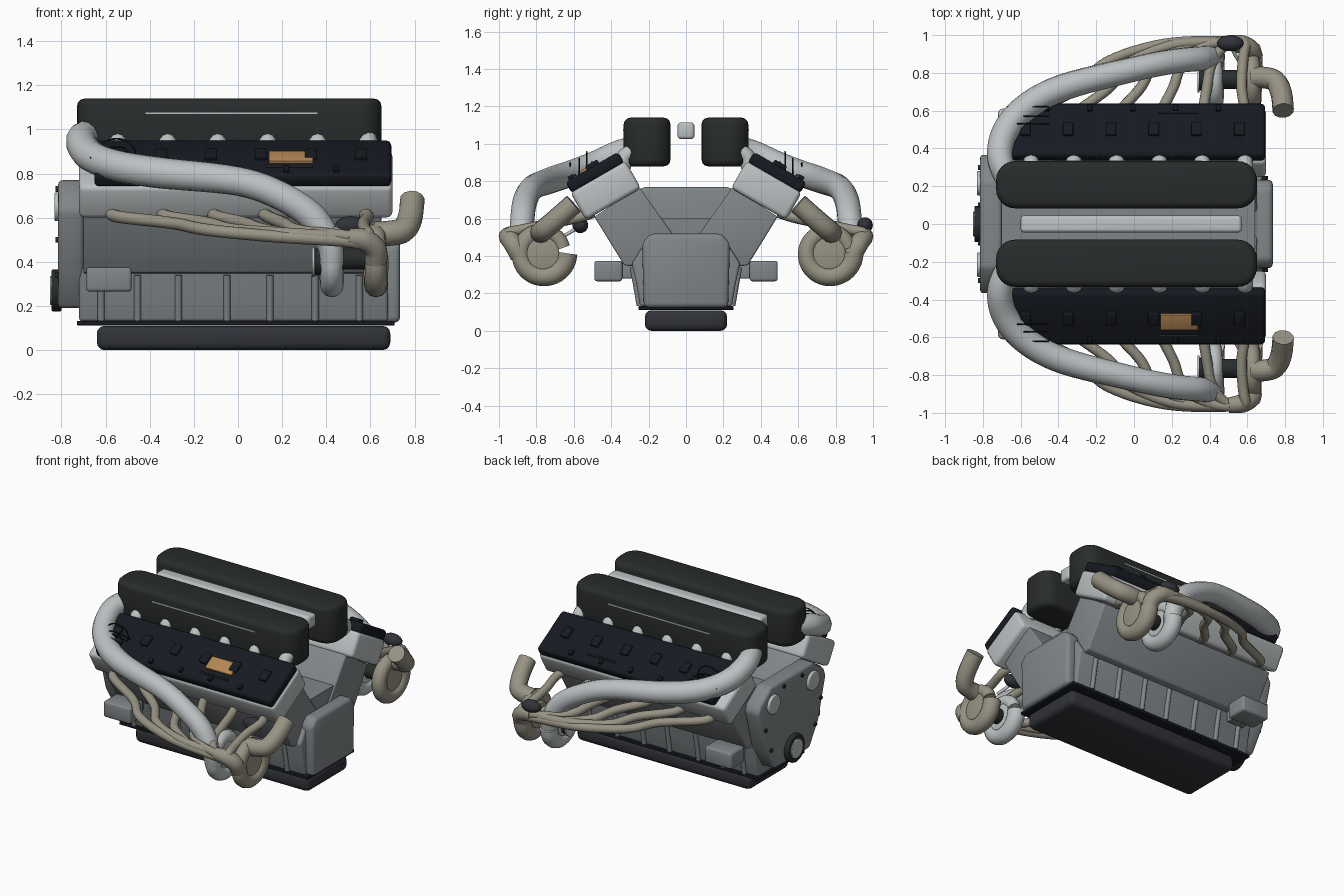
import bpy, bmesh, math
from mathutils import Vector, Matrix

if "Cube" in bpy.data.objects:
    bpy.data.objects.remove(bpy.data.objects["Cube"])

def material(name, c):
    m = bpy.data.materials.new(name)
    m.diffuse_color = (*c, 1)
    m.use_nodes = True
    m.node_tree.nodes["Principled BSDF"].inputs["Base Color"].default_value = m.diffuse_color
    return m

BLOCK = material("cast_grey", (.22, .24, .25))
LIGHT = material("aluminium", (.5, .53, .54))
DARK = material("plenum_black", (.022, .025, .025))
BLACK = material("cover_black", (.008, .01, .015))
PAN = material("pan_dark", (.03, .033, .04))
BEIGE = material("exhaust_beige", (.31, .29, .23))
ORANGE = material("plaque_orange", (.45, .24, .09))

def finish(ob, mat, angle=35):
    ob.data.materials.clear()
    ob.data.materials.append(mat)
    bpy.ops.object.select_all(action='DESELECT')
    ob.select_set(True)
    bpy.context.view_layer.objects.active = ob
    bpy.ops.object.shade_smooth_by_angle(angle=math.radians(angle))
    return ob

def from_bm(bm, name, mat, bevel=0, loc=(0, 0, 0), rx=0):
    if bevel:
        es = [e for e in bm.edges if e.calc_face_angle(0) > .6]
        bmesh.ops.bevel(bm, geom=es, offset=bevel, segments=3, profile=.5, affect='EDGES', clamp_overlap=True)
    bmesh.ops.recalc_face_normals(bm, faces=bm.faces)
    me = bpy.data.meshes.new(name)
    bm.to_mesh(me)
    bm.free()
    ob = bpy.data.objects.new(name, me)
    bpy.context.collection.objects.link(ob)
    ob.location = loc
    ob.rotation_euler = (rx, 0, 0)
    return finish(ob, mat)

def box(name, loc, size, mat, bevel=0, rx=0, corner=0):
    bm = bmesh.new()
    bmesh.ops.create_cube(bm, size=1)
    bmesh.ops.scale(bm, vec=size, verts=bm.verts)
    if corner:  # round the upright edges first
        es = [e for e in bm.edges if abs(e.verts[0].co.z - e.verts[1].co.z) > 1e-4]
        bmesh.ops.bevel(bm, geom=es, offset=corner, segments=6, profile=.5, affect='EDGES')
    return from_bm(bm, name, mat, bevel, loc, rx)

def prism(name, profile, x0, x1, mat, bevel=0):
    bm = bmesh.new()
    f = bm.faces.new([bm.verts.new((x0, y, z)) for y, z in profile])
    r = bmesh.ops.extrude_face_region(bm, geom=[f])
    vs = [v for v in r['geom'] if isinstance(v, bmesh.types.BMVert)]
    bmesh.ops.translate(bm, vec=(x1 - x0, 0, 0), verts=vs)
    return from_bm(bm, name, mat, bevel)

def sym(half):
    return half + [(-y, z) for y, z in reversed(half)]

def disc(name, y, z, r, x0, x1, mat, bevel=.008):
    n = 28
    return prism(name, [(y + r * math.cos(a * math.tau / n), z + r * math.sin(a * math.tau / n))
                        for a in range(n)], x0, x1, mat, bevel)

def tube(name, pts, r, mat, radii=None, steps=6, closed=False):
    P = [Vector(p) for p in pts]
    R = radii or [1] * len(P)
    out = []
    for i in range(len(P) - 1):  # smooth path through the points
        a, b, c, d = P[max(i - 1, 0)], P[i], P[i + 1], P[min(i + 2, len(P) - 1)]
        for k in range(steps):
            t = k / steps
            q = .5 * (2*b + (c-a)*t + (2*a-5*b+4*c-d)*t*t + (3*b-a-3*c+d)*t**3)
            out.append((q, R[i] + (R[i+1] - R[i]) * t))
    out.append((P[-1], R[-1]))
    cu = bpy.data.curves.new(name, 'CURVE')
    cu.dimensions = '3D'
    cu.bevel_depth, cu.bevel_resolution, cu.use_fill_caps = r, 4, True
    s = cu.splines.new('POLY')
    s.points.add(len(out) - 1)
    for p, (q, w) in zip(s.points, out):
        p.co, p.radius = (*q, 1), w
    ob = bpy.data.objects.new(name, cu)
    bpy.context.collection.objects.link(ob)
    bpy.ops.object.select_all(action='DESELECT')
    ob.select_set(True)
    bpy.context.view_layer.objects.active = ob
    bpy.ops.object.convert(target='MESH')
    return finish(bpy.context.object, mat, 50)

def ellipsoid(name, loc, size, mat):
    bm = bmesh.new()
    bmesh.ops.create_uvsphere(bm, u_segments=24, v_segments=12, radius=1)
    bmesh.ops.scale(bm, vec=size, verts=bm.verts)
    return from_bm(bm, name, mat, 0, loc)

# Sump, crankcase, bell housing
box("oil_pan", (.025, 0, .055), (1.33, .44, .11), PAN, .035)
box("pan_gasket", (-.01, 0, .122), (1.44, .51, .02), BLACK, .004)
prism("crankcase", sym([(.245, .13), (.265, .25), (.29, .36), (.2, .5)]), -.72, .68, BLOCK, .015)
prism("bell_housing", sym([(.225, .125), (.235, .47), (.19, .52)]), .64, .735, BLOCK, .025)
prism("valley_floor", sym([(.25, .35), (.2, .6)]), -.71, .64, BLOCK)

# Timing cover with pulleys
prism("timing_cover", sym([(.19, .19), (.29, .35), (.37, .63), (.35, .68), (.23, .77)]), -.815, -.7, BLOCK, .02)
disc("crank_pulley", 0, .27, .095, -.845, -.8, DARK)
disc("crank_hub", 0, .27, .065, -.852, -.84, LIGHT, .004)
for s in (-1, 1):
    disc("cam_cap", s * .215, .65, .065, -.832, -.8, LIGHT)
    for y, z in ((.3, .5), (.24, .34), (.1, .73)):
        disc("cover_bolt", s * y, z, .013, -.826, -.81, DARK, 0)

# Central rail
box("centre_rail", (-.015, 0, 1.07), (1.17, .09, .09), LIGHT, .018, corner=.02)

COILS = [-.575 + .2265 * i for i in range(6)]
for s in (-1, 1):
    def bank(x, v, w):  # v runs outward along the bank, w away from it
        return (x, s * (.325 + .866 * v + .5 * w), .91 - .5 * v + .866 * w)
    rx = -s * math.radians(30)

    # Cylinder bank, head, valve cover
    prism("cylinder_bank", [(s*.06, .5), (s*.21, .34), (s*.33, .35), (s*.49, .61), (s*.25, .77)],
          -.7, .65, BLOCK, .01)
    box("cylinder_head", bank(-.01, .17, -.085), (1.42, .34, .17), LIGHT, .025, rx)
    box("valve_cover", bank(.022, .172, .025), (1.345, .325, .07), BLACK, .022, rx)
    for i, x in enumerate(COILS):
        box("ignition_coil", bank(x, .165, .066), (.055, .075, .03), BLACK, .006, rx)
        tube("intake_runner", [bank(x + .03, .03, -.03), bank(x + .03, -.01, .02), (x + .03, s*.26, .97)],
             .042, LIGHT)
        if i < 5:
            box("cover_bolt", bank(x + .115, .295, .066), (.025, .035, .025), BLACK, .004, rx)
    tube("cover_rail", [bank(.13, .27, .067), bank(.34, .27, .067)], .006, DARK)

    # Breather wires at the front end of each cover
    for k, y in enumerate((.53, .57, .62)):
        z, r = .89, .085 - .02 * k
        tube("wire_loop", [(-.55 + r * math.cos(a * math.pi / 6), s * y, z - .02 * k + .8 * r * math.sin(a * math.pi / 6))
                           for a in range(13)], .004, BLACK, steps=2)
        tube("wire_lead", [(-.67, s * y, .87), (-.56, s * y, .9), (-.45, s * y, .88)], .004, BLACK)
    tube("wire_bar", [(-.6, s * .5, .9), (-.6, s * .64, .86)], .006, BLACK)

    # Intake plenum with trim line
    box("intake_plenum", (-.04, s * .208, 1.01), (1.38, .25, .26), DARK, .035, corner=.1)
    box("plenum_trim", (-.03, s * .333, 1.073), (.78, .006, .008), LIGHT)

    # Charge pipe from compressor to plenum
    tube("charge_pipe", [(x, s * y, z) for x, y, z in (
        (.425, .875, .38), (.415, .885, .48), (.34, .875, .6), (.2, .86, .695), (0, .82, .765), (-.37, .725, .805),
        (-.57, .62, .84), (-.68, .49, .89), (-.71, .35, .955), (-.66, .22, .985))],
        .066, LIGHT, [.8, .9, 1, 1, 1, 1.08, 1.08, 1.08, 1.05, 1])

    # Exhaust headers
    for i, x in enumerate(COILS):
        t = i / 5
        m = x + (.63 - x) * (.36 - .1 * t)
        e = x + (.62 - x) * (.62 - .1 * t)
        tube("exhaust_header", [(x, s * .5, .63), (x + .03, s * .58, .605), (x + (m - x) * .65, s * .72, .575),
             (m, s * .86, .545), (e, s * (.955 - .01 * t), .515 + .012 * (i % 2)),
             (.52 + .012 * i, s * (.965 - .008 * (i % 3)), .49 + .014 * (i % 2)),
             (.62, s * .925, .45)], .028, BEIGE)
    tube("exhaust_collector", [(.5, s * .96, .51), (.57, s * .95, .5), (.62, s * .92, .46), (.625, s * .89, .4)],
         .05, BEIGE, [.8, 1, 1.05, 1])

    # Exhaust outlet elbow
    tube("exhaust_elbow", [(.62, s*.775, .525), (.69, s*.775, .53), (.75, s*.755, .545), (.78, s*.69, .6),
                           (.79, s*.6, .68)], .057, BEIGE)

    # Turbocharger: both sides wound the same way
    cy, cz = s * .765, .415
    for part, x, mat in (("turbine", .625, BEIGE), ("compressor", .425, LIGHT)):
        n = 19
        pts, rad = [], []
        for k in range(n):
            a = -k / (n - 1) * math.radians(345)
            R = .128 - .02 * k / n
            pts.append((x, cy + R * math.cos(a), cz + R * math.sin(a)))
            rad.append(1 - .3 * k / n)
        tube(part + "_volute", pts, .057, mat, rad, 3)
        disc(part + "_hub", cy, cz, .088, x - .05, x + .035, mat)
    disc("turbo_shaft_housing", cy, cz, .05, .46, .6, DARK)
    disc("compressor_inlet", cy, .4, .06, .345, .4, DARK)
    disc("inlet_ring", cy, .4, .068, .335, .348, LIGHT, .004)

    # Wastegate actuator, offset to the same side of each turbo
    gy = .957 if s > 0 else -.565
    ellipsoid("wastegate", (.51, gy, .565), (.07, .042, .042), PAN)
    tube("wastegate_rod", [(.51, gy, .56), (.53, gy - .05, .53), (.56, gy - .1, .5)], .01, LIGHT)

    # Side mounts and crankcase ribs
    box("engine_mount", (-.585, s * .415, .32), (.205, .15, .11), BLOCK, .015)
    box("mount_bracket", (-.585, s * .33, .325), (.13, .1, .09), BLOCK, .008)
    for x in (-.62, -.455, -.27, -.05, .145, .35, .55):
        tube("crankcase_rib", [(x, s * .248, .135), (x, s * .268, .25), (x, s * .285, .34)], .016, BLOCK, steps=2)

# Plaque on the front cover only
box("cover_plaque", (.24, -(.325 + .866 * .185 + .5 * .062), .91 - .5 * .185 + .866 * .062),
    (.2, .095, .022), ORANGE, .003, math.radians(30))
